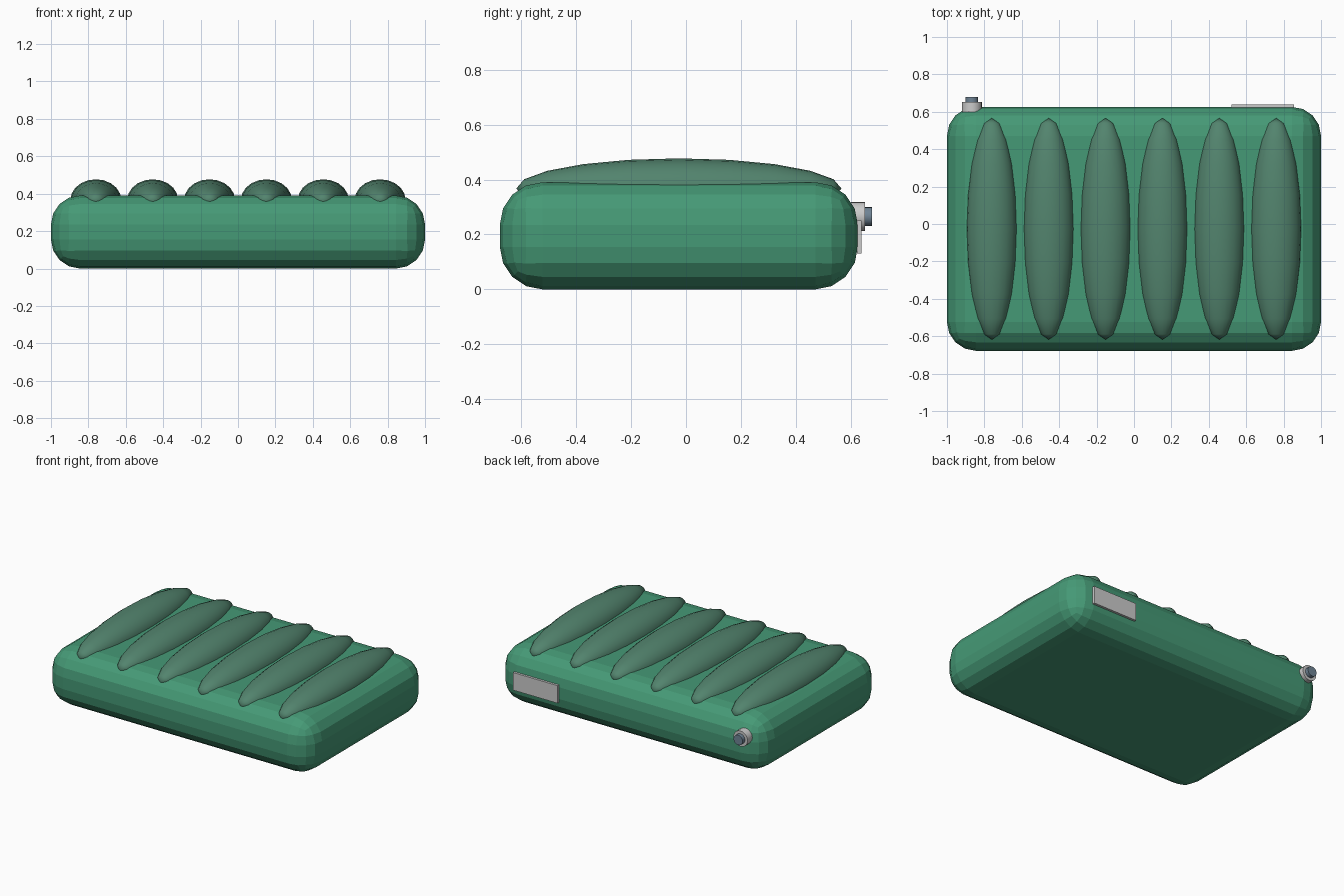
import bpy, math

if "Cube" in bpy.data.objects:
    bpy.data.objects.remove(bpy.data.objects["Cube"])


def colour(name, rgb):
    m = bpy.data.materials.new(name)
    m.diffuse_color = (*rgb, 1)
    m.use_nodes = True
    m.node_tree.nodes["Principled BSDF"].inputs["Base Color"].default_value = m.diffuse_color
    return m


GREEN = colour("green_fabric", (0.06, 0.32, 0.18))
SAGE = colour("sage_fabric", (0.085, 0.23, 0.155))
STEEL = colour("blue_grey", (0.16, 0.23, 0.30))


def finish(name, mat=None):
    ob = bpy.context.object
    ob.name = name
    bpy.ops.object.transform_apply(location=False, rotation=True, scale=True)
    if mat:
        ob.data.materials.append(mat)
    return ob


def box(name, loc, size, mat=None, bevel=0, segs=1):
    bpy.ops.mesh.primitive_cube_add(size=1, location=loc)
    bpy.context.object.scale = size
    ob = finish(name, mat)
    if bevel:
        mod = ob.modifiers.new("round", 'BEVEL')
        mod.width, mod.segments = bevel, segs
    return ob


def disc(name, x, z, y0, y1, r, mat=None):
    bpy.ops.mesh.primitive_cylinder_add(vertices=20, radius=r, depth=y1 - y0,
                                        location=(x, (y0 + y1) / 2, z),
                                        rotation=(math.pi / 2, 0, 0))
    ob = finish(name, mat)
    bpy.ops.object.shade_smooth_by_angle(angle=math.radians(35))
    return ob


# Inflated body with soft rounded edges
YC = -0.026
box("mattress_body", (0, YC, 0.195), (2.0, 1.304, 0.39), GREEN, 0.155, 4)

# Six air chambers across the top
for i in range(6):
    bpy.ops.mesh.primitive_uv_sphere_add(segments=20, ring_count=10, radius=1,
                                         location=(-0.76 + i * 0.304, YC, 0.367),
                                         rotation=(math.pi / 2, 0, 0))
    bpy.context.object.scale = (0.136, 0.11, 0.592)
    finish(f"air_chamber_{i + 1}", SAGE)
    bpy.ops.object.shade_smooth()

# Valve on the back left corner
disc("valve_base", -0.867, 0.265, 0.60, 0.652, 0.053)
disc("valve_cap", -0.867, 0.265, 0.64, 0.678, 0.034, STEEL)

# Blank label plate on the back
box("label_plate", (0.688, 0.631, 0.19), (0.336, 0.016, 0.12))
